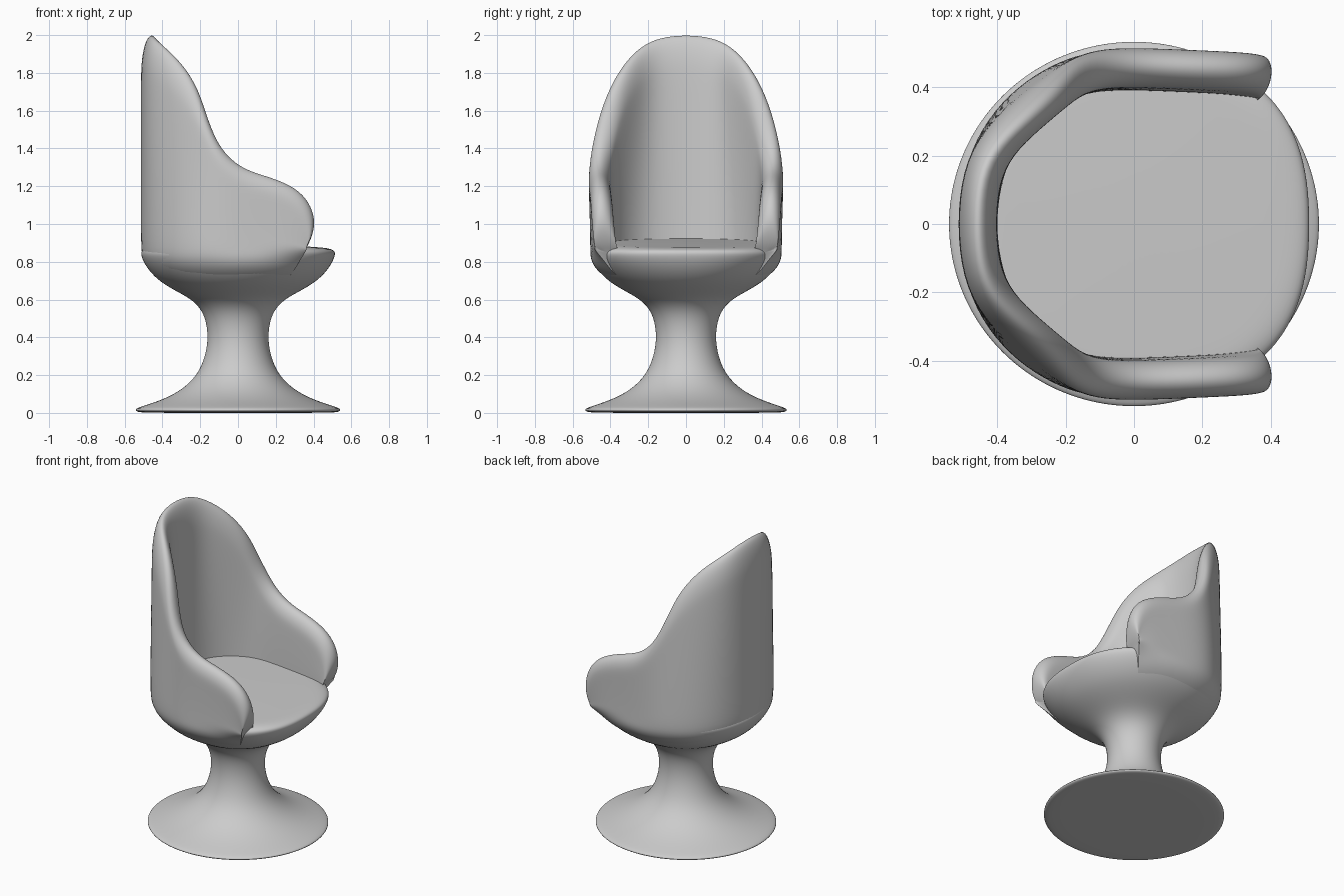
import bpy, bmesh, math
from mathutils import Vector

if "Cube" in bpy.data.objects:
    bpy.data.objects.remove(bpy.data.objects["Cube"])


def finish(name, bm):
    bmesh.ops.recalc_face_normals(bm, faces=bm.faces)
    me = bpy.data.meshes.new(name)
    bm.to_mesh(me)
    bm.free()
    me.polygons.foreach_set("use_smooth", [True] * len(me.polygons))
    ob = bpy.data.objects.new(name, me)
    bpy.context.collection.objects.link(ob)
    sub = ob.modifiers.new("smooth", 'SUBSURF')
    sub.levels = sub.render_levels = 2
    return ob


def bridge(bm, rings, closed):
    for a, b in zip(rings, rings[1:]):
        n = len(a)
        for i in range(n if closed else n - 1):
            j = (i + 1) % n
            bm.faces.new((a[i], a[j], b[j], b[i]))


# Pedestal and seat profile (radius, height)
PROFILE = [(0.03, 0), (0.50, 0), (0.542, 0.006), (0.549, 0.022), (0.50, 0.038), (0.40, 0.07),
           (0.30, 0.12), (0.22, 0.195), (0.18, 0.28), (0.16, 0.37), (0.163, 0.46), (0.188, 0.54),
           (0.245, 0.602), (0.34, 0.65), (0.43, 0.705), (0.49, 0.775), (0.517, 0.835),
           (0.512, 0.862), (0.47, 0.872), (0.40, 0.873), (0.20, 0.876), (0.03, 0.877)]


def squareness(ang, z):
    # the seat front is slightly squarer than a circle
    c, s = abs(math.cos(ang)), abs(math.sin(ang))
    p = 2.5
    f = 1 / (c ** p + s ** p) ** (1 / p)
    k = min(max((z - 0.55) / 0.28, 0), 1)
    return 1 + (f - 1) * k * (1 if math.cos(ang) > 0 else 0.3)


def bowl_radius(z):
    for (r0, z0), (r1, z1) in zip(PROFILE[9:17], PROFILE[10:17]):
        if z0 <= z <= z1:
            return r0 + (r1 - r0) * (z - z0) / (z1 - z0)
    return 0.515


# Pedestal with seat bowl
bm = bmesh.new()
rings = []
N = 40
for k, (r, z) in enumerate(PROFILE):
    ring = []
    for i in range(N):
        a = 2 * math.pi * i / N
        q = r * squareness(a, z)
        x, y = q * math.cos(a), q * math.sin(a)
        tilt = 0.055 * (0.5 - x) if k >= 18 else 0   # seat rises to the back
        ring.append(bm.verts.new((x, y * 0.985, z + tilt)))
    rings.append(ring)
bridge(bm, rings, True)
bm.faces.new(rings[0])
bm.faces.new(rings[-1])
finish("pedestal_seat", bm)

# Shell keys: outer wall foot (x, y) and rim (x, y, z), from back centre to arm tip
KEYS = [(-0.52, 0, -0.46, 0, 2.005), (-0.50, 0.15, -0.45, 0.14, 1.99),
        (-0.45, 0.28, -0.40, 0.235, 1.945), (-0.365, 0.385, -0.30, 0.32, 1.855),
        (-0.265, 0.455, -0.212, 0.39, 1.72), (-0.17, 0.495, -0.16, 0.435, 1.55),
        (-0.08, 0.507, -0.095, 0.46, 1.395), (0.02, 0.507, 0.02, 0.463, 1.29),
        (0.14, 0.502, 0.17, 0.457, 1.25), (0.25, 0.497, 0.305, 0.452, 1.195),
        (0.32, 0.49, 0.38, 0.45, 1.115), (0.36, 0.485, 0.41, 0.447, 1.02),
        (0.365, 0.48, 0.395, 0.445, 0.94), (0.35, 0.47, 0.365, 0.44, 0.875)]
FOOT = 0.86


def section(key):
    bx, by, rx, ry, rz = key
    n = -Vector((min(bx + 0.1, 0), by)).normalized()
    half = 0.058
    foot = Vector((bx, by)) + n * half
    rim = Vector((rx, ry))
    height = rz - FOOT
    D = min(0.09 + 0.12 * max(0, rz - 1.2) / 0.8, 0.6 * height)
    depths = [D * f for f in (0.04, 0.16, 0.36, 0.65, 1)]
    depths += [D + (height - D) * i / 5 for i in range(1, 6)]
    outer, inner = [], []
    for d in depths:
        h = half * math.sqrt(max(0, 1 - max(0, 1 - d / D) ** 2))
        m = foot.lerp(rim, max(0, 1 - d / height) ** 1.5)
        for side, lst in ((-1, outer), (1, inner)):
            p = m + n * h * side
            lst.append((p.x, p.y, rz - d))
    # outer wall blends down into the bowl, inner wall sinks into the seat
    a = math.atan2(by, bx)
    for z, off in ((0.80, 0.006), (0.73, 0.004), (0.66, -0.03)):
        r = bowl_radius(z) * squareness(a, z) + off
        outer.append((r * math.cos(a), r * math.sin(a), z))
    p = foot + n * half
    inner.append((p.x, p.y, 0.80))
    return outer[::-1] + [(rx, ry, rz)] + inner


# Shell: wraparound back and arms
bm = bmesh.new()
half_shell = [section(k) for k in KEYS]
mirrored = [[(x, -y, z) for x, y, z in s] for s in half_shell[:0:-1]]
rings = [[bm.verts.new(p) for p in s] for s in mirrored + half_shell]
bridge(bm, rings, False)
bm.faces.new(rings[0])
bm.faces.new(rings[-1])
finish("shell_back_and_arms", bm)
